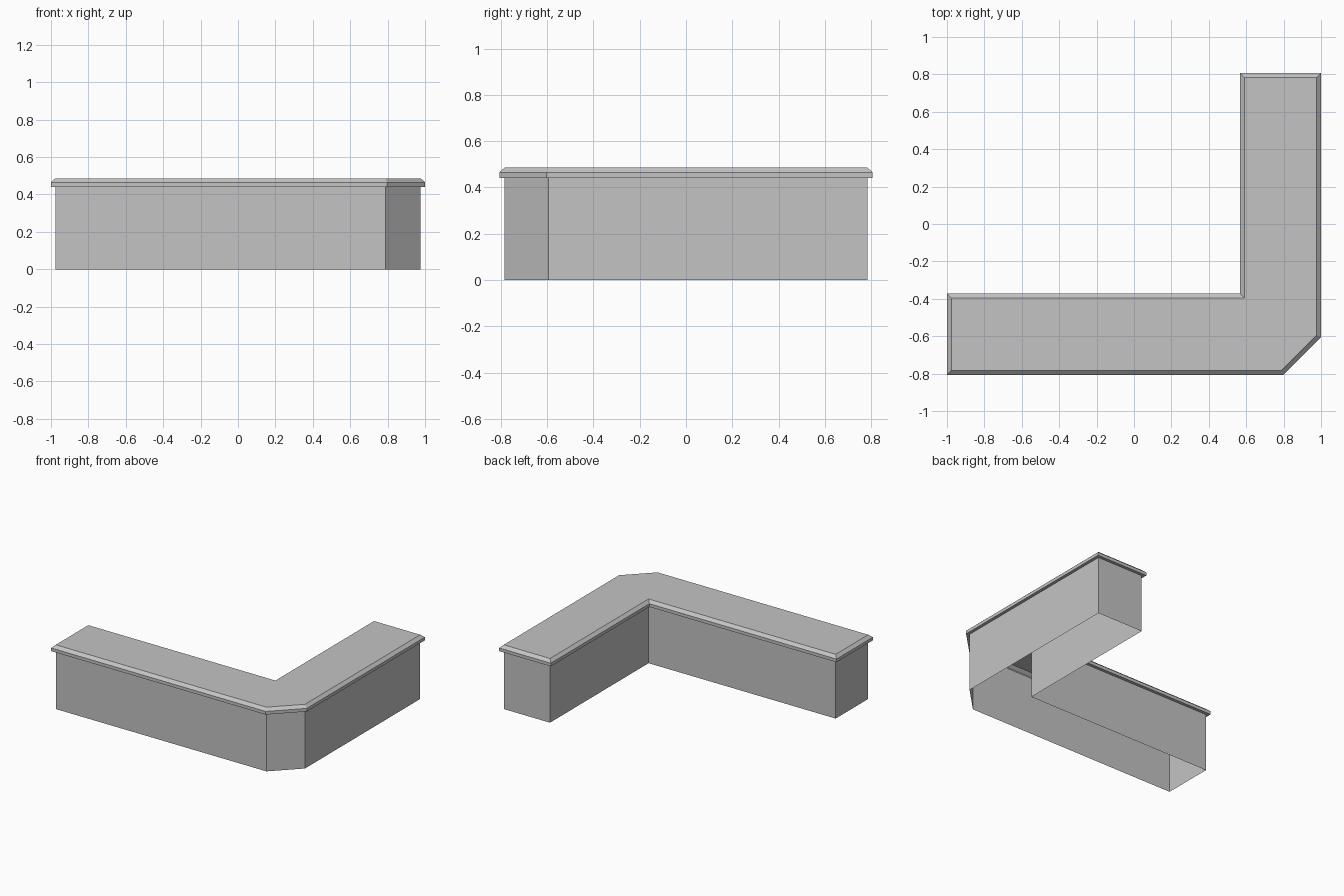
import bpy
import bmesh
from mathutils import Vector

if "Cube" in bpy.data.objects:
    bpy.data.objects.remove(bpy.data.objects["Cube"], do_unlink=True)

# One plain grey for everything
grey = bpy.data.materials.new("light_grey")
grey.use_nodes = True
colour = (0.55, 0.55, 0.55, 1)
grey.diffuse_color = colour
grey.node_tree.nodes["Principled BSDF"].inputs["Base Color"].default_value = colour

# Counter-clockwise L outline with a cut outer corner
OUTLINE = [Vector(p) for p in (
    (-1, -0.807), (0.797, -0.807), (1, -0.604), (1, 0.807),
    (0.567, 0.807), (0.567, -0.372), (-1, -0.372))]
OVERHANG = 0.023
RIM_BOTTOM, RIM_TOP, TOP = 0.441, 0.465, 0.486


def inset(points, distance):
    """Move every edge inward by the distance, with mitred corners."""
    result = []
    for i, p in enumerate(points):
        a = (p - points[i - 1]).normalized()
        b = (points[(i + 1) % len(points)] - p).normalized()
        na, nb = Vector((-a.y, a.x)), Vector((-b.y, b.x))
        result.append(p + (na + nb) * distance / (1 + na.dot(nb)))
    return result


def loft(name, layers, closed_top):
    """Join outlines given as (inset, height) from bottom to top."""
    bm = bmesh.new()
    rings = [[bm.verts.new((p.x, p.y, z)) for p in inset(OUTLINE, d)]
             for d, z in layers]
    for low, high in zip(rings, rings[1:]):
        for i in range(len(low)):
            j = (i + 1) % len(low)
            bm.faces.new((low[i], low[j], high[j], high[i]))
    if closed_top:
        bm.faces.new(rings[-1])
    mesh = bpy.data.meshes.new(name)
    bm.to_mesh(mesh)
    bm.free()
    mesh.materials.append(grey)
    obj = bpy.data.objects.new(name, mesh)
    bpy.context.collection.objects.link(obj)
    return obj


# Hollow counter walls, open underneath
loft("counter_walls", [(OVERHANG, 0), (OVERHANG, RIM_BOTTOM)], False)

# Overhanging worktop: underside lip, upright rim, sloped edge, flat top
loft("worktop", [(OVERHANG, RIM_BOTTOM), (0, RIM_BOTTOM),
                 (0, RIM_TOP), (OVERHANG, TOP)], True)
